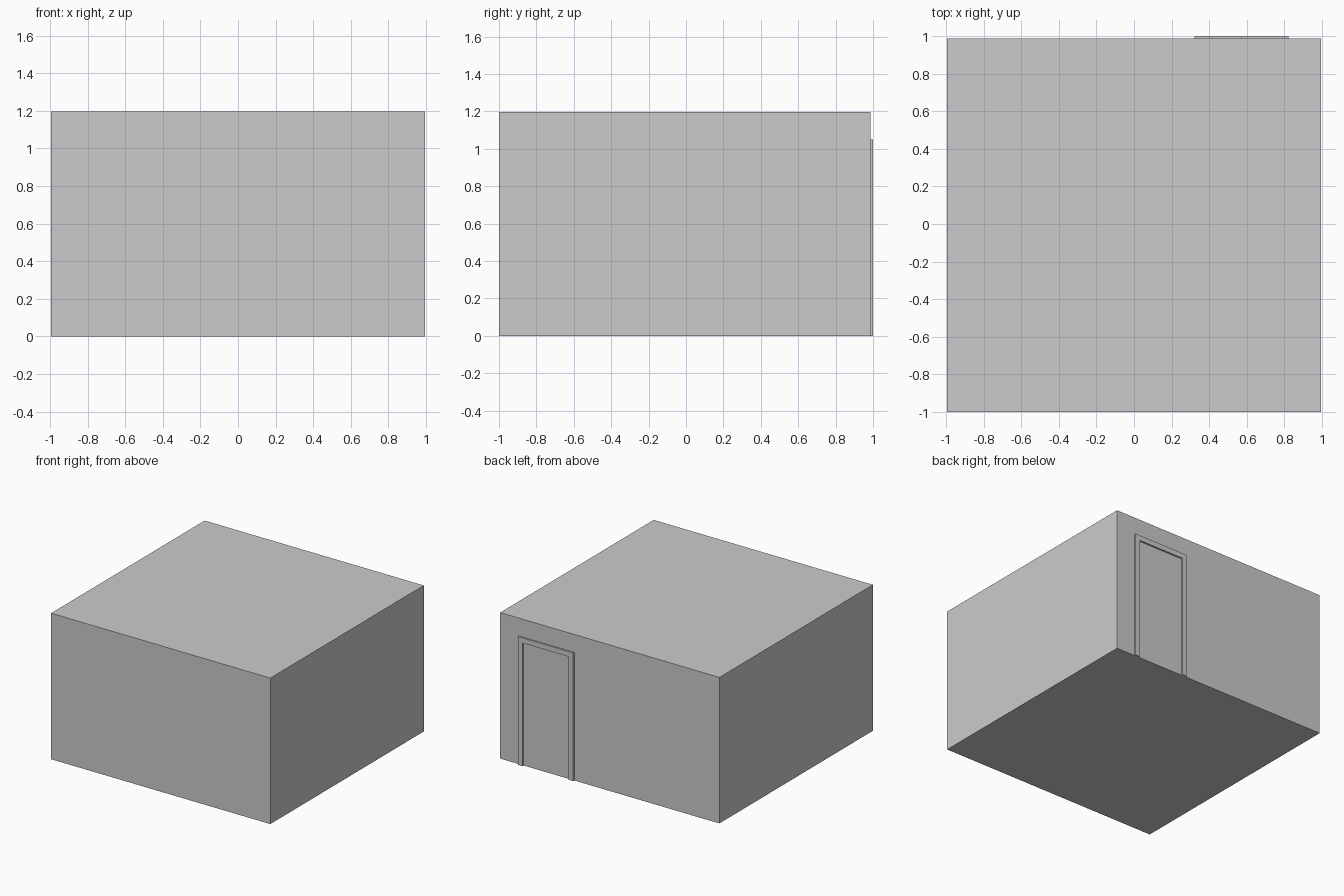
import bpy, bmesh
from mathutils import Vector

if "Cube" in bpy.data.objects:
    bpy.data.objects.remove(bpy.data.objects["Cube"])

HALF = 0.993          # half width of the room block
HEIGHT = 1.196
WALL_Y = 0.986        # outer plane of the back wall


def extruded(name, outline, offset):
    """Closed solid from a flat outline pushed along an offset vector."""
    bm = bmesh.new()
    face = bm.faces.new([bm.verts.new(p) for p in outline])
    ext = bmesh.ops.extrude_face_region(bm, geom=[face], use_keep_orig=True)
    moved = [g for g in ext["geom"] if isinstance(g, bmesh.types.BMVert)]
    bmesh.ops.translate(bm, verts=moved, vec=Vector(offset))
    bmesh.ops.recalc_face_normals(bm, faces=bm.faces)
    mesh = bpy.data.meshes.new(name)
    bm.to_mesh(mesh)
    bm.free()
    obj = bpy.data.objects.new(name, mesh)
    bpy.context.collection.objects.link(obj)
    return obj


# Room block
extruded("room_block",
         [(-HALF, -1, 0), (HALF, -1, 0), (HALF, WALL_Y, 0), (-HALF, WALL_Y, 0)],
         (0, 0, HEIGHT))

# Door frame: an upside-down U standing proud of the back wall
x0, x1, top, trim = 0.322, 0.822, 1.05, 0.042
frame = [(x0, 0), (x0, top), (x1, top), (x1, 0),
         (x1 - trim, 0), (x1 - trim, top - trim),
         (x0 + trim, top - trim), (x0 + trim, 0)]
extruded("door_frame", [(x, WALL_Y, z) for x, z in frame], (0, 1 - WALL_Y, 0))
